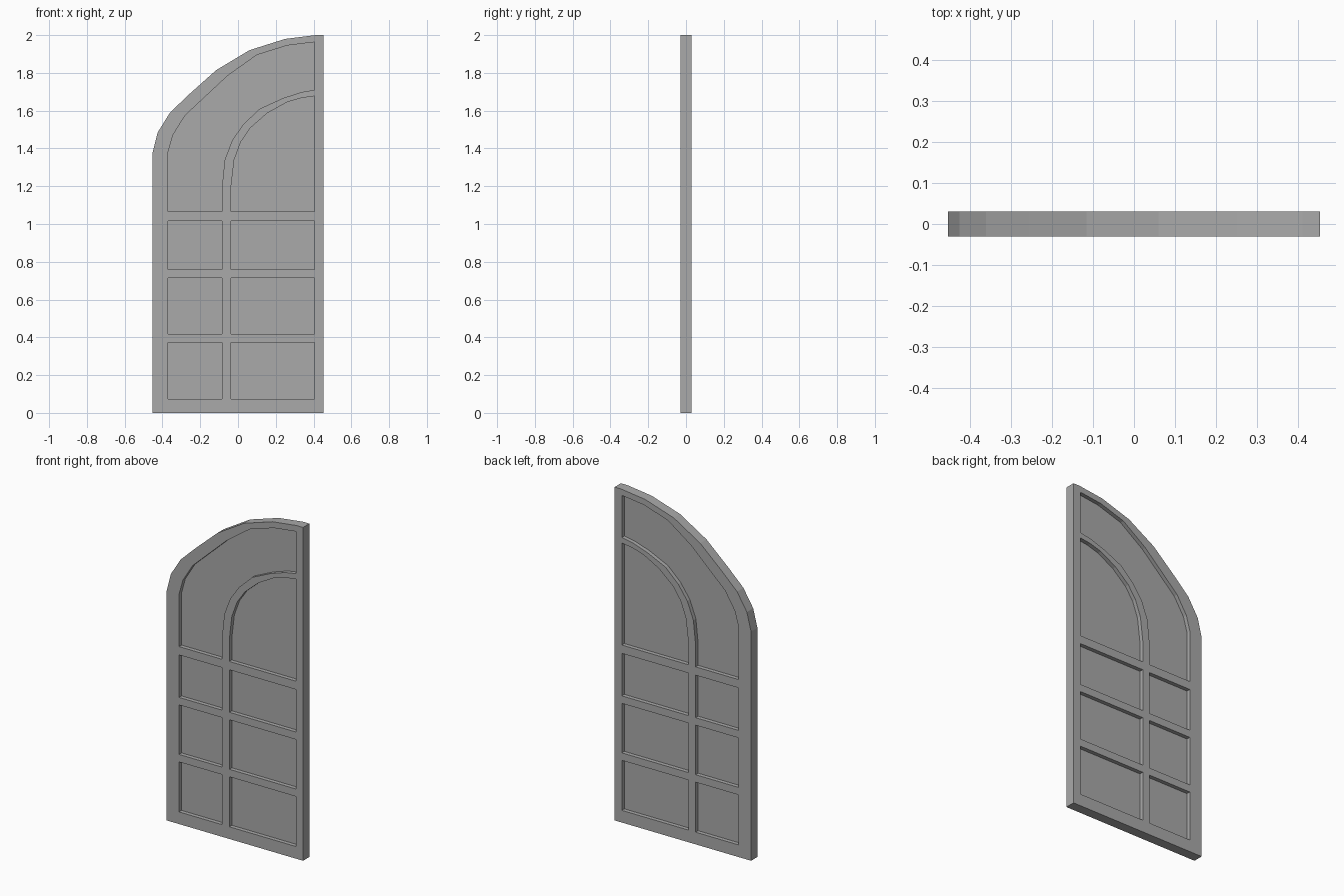
import bpy, bmesh
from mathutils import Matrix
from math import radians

cube = bpy.data.objects.get("Cube")
if cube:
    bpy.data.objects.remove(cube, do_unlink=True)

grey = bpy.data.materials.new("plain grey")
grey.use_nodes = True
colour = (0.4, 0.4, 0.4, 1)
grey.diffuse_color = colour
grey.node_tree.nodes["Principled BSDF"].inputs["Base Color"].default_value = colour


def slab(name, outlines, half):
    """Extrude closed x/z outlines (inner ones become holes) to a flat slab."""
    curve = bpy.data.curves.new(name + "_profile", 'CURVE')
    curve.dimensions = '2D'
    curve.fill_mode = 'BOTH'
    curve.extrude = half
    for points in outlines:
        spline = curve.splines.new('POLY')
        spline.points.add(len(points) - 1)
        for p, (x, z) in zip(spline.points, points):
            p.co = (x, z, 0, 1)
        spline.use_cyclic_u = True
    temp = bpy.data.objects.new(name + "_profile", curve)
    bpy.context.collection.objects.link(temp)
    graph = bpy.context.evaluated_depsgraph_get()
    mesh = bpy.data.meshes.new_from_object(temp.evaluated_get(graph))
    bpy.data.objects.remove(temp, do_unlink=True)

    bm = bmesh.new()
    bm.from_mesh(mesh)
    bmesh.ops.remove_doubles(bm, verts=bm.verts, dist=0.0005)
    bmesh.ops.transform(bm, matrix=Matrix.Rotation(radians(90), 4, 'X'), verts=bm.verts)
    bmesh.ops.recalc_face_normals(bm, faces=bm.faces)
    for f in bm.faces:
        f.smooth = False
    bm.to_mesh(mesh)
    bm.free()
    mesh.name = name
    mesh.materials.clear()
    mesh.materials.append(grey)
    obj = bpy.data.objects.new(name, mesh)
    bpy.context.collection.objects.link(obj)
    return obj


# Column edges and pane rows
left, bar_l, bar_r, right = -0.37, -0.085, -0.037, 0.405
arch_base = 1.065
rows = [(0.073, 0.373), (0.418, 0.715), (0.76, 1.015)]

# Curved edges, from the low side up to the hinge side
outer = [(-0.453, 1.375), (-0.425, 1.485), (-0.36, 1.59), (-0.255, 1.69),
         (-0.115, 1.815), (0.06, 1.92), (0.25, 1.98), (0.41, 2.0)]
rim = [(left, 1.38), (-0.345, 1.47), (-0.28, 1.575), (-0.055, 1.785),
       (0.1, 1.895), (0.26, 1.945), (right, 1.963)]
arch_out = [(bar_l, 1.195), (-0.07, 1.34), (-0.03, 1.445), (0.03, 1.53),
            (0.115, 1.61), (0.24, 1.667), (0.335, 1.698), (right, 1.71)]
arch_in = [(bar_r, 1.195), (-0.02, 1.34), (0.015, 1.435), (0.065, 1.508),
           (0.155, 1.587), (0.26, 1.645), (0.335, 1.667), (right, 1.677)]

border = [(-0.453, 0)] + outer + [(0.453, 2.0), (0.453, 0)]
openings = {
    "curved_panel": [(left, arch_base)] + rim + arch_out[::-1] + [(bar_l, arch_base)],
    "arched_panel": [(bar_r, arch_base)] + arch_in + [(right, arch_base)],
}
for i, (low, high) in enumerate(rows):
    for side, a, b in (("narrow", left, bar_l), ("wide", bar_r, right)):
        openings[f"{side}_panel_{i + 1}"] = [(a, low), (a, high), (b, high), (b, low)]

# Frame with bars, then the recessed panels
slab("door_frame", [border] + list(openings.values()), 0.03)
for name, outline in openings.items():
    slab(name, [outline], 0.006)
